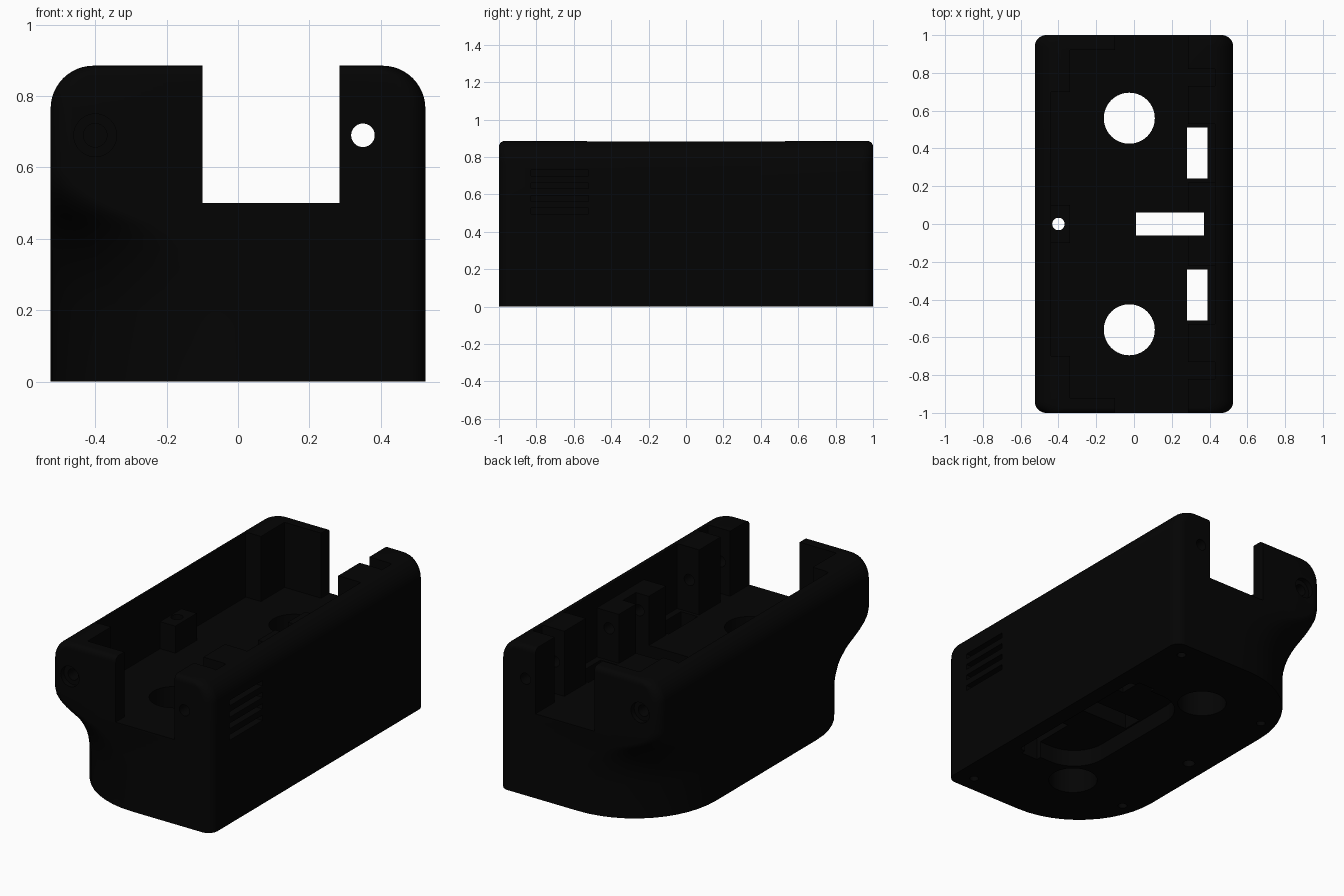
import bpy, bmesh, math
from math import sin, cos, pi, sqrt

cube = bpy.data.objects.get("Cube")
if cube:
    bpy.data.objects.remove(cube, do_unlink=True)

black = bpy.data.materials.new("matte_black")
black.use_nodes = True
colour = (0.0012, 0.0012, 0.0012, 1)
black.diffuse_color = colour
black.node_tree.nodes["Principled BSDF"].inputs["Base Color"].default_value = colour

HX, HY, TOP, FLOOR = 0.525, 1.0, 0.885, 0.5
CORNER, BIG = 0.06, 0.53


def outline(hx, hy, r_right, r_left, steps=12):
    """Rounded rectangle; the -x corners may use another radius."""
    pts = []
    for i, (sx, sy) in enumerate([(1, 1), (-1, 1), (-1, -1), (1, -1)]):
        r = r_right if sx > 0 else r_left
        for k in range(steps + 1):
            a = (i + k / steps) * pi / 2
            pts.append((sx * (hx - r) + r * cos(a), sy * (hy - r) + r * sin(a)))
    return pts


def loft(name, rings):
    """Closed solid through a stack of (z, outline) rings."""
    bm = bmesh.new()
    loops = [[bm.verts.new((x, y, z)) for x, y in pts] for z, pts in rings]
    n = len(loops[0])
    for low, high in zip(loops, loops[1:]):
        for i in range(n):
            j = (i + 1) % n
            bm.faces.new((low[i], low[j], high[j], high[i]))
    bm.faces.new(loops[0][::-1])
    bm.faces.new(loops[-1])
    mesh = bpy.data.meshes.new(name)
    bm.to_mesh(mesh)
    bm.free()
    mesh.materials.append(black)
    obj = bpy.data.objects.new(name, mesh)
    bpy.context.collection.objects.link(obj)
    return obj


def box(name, x0, x1, y0, y1, z0, z1):
    pts = [(x0, y0), (x1, y0), (x1, y1), (x0, y1)]
    return loft(name, [(z0, pts), (z1, pts)])


def rod(name, x, y, z0, z1, r, sides=40):
    pts = [(x + r * cos(2 * pi * k / sides), y + r * sin(2 * pi * k / sides))
           for k in range(sides)]
    return loft(name, [(z0, pts), (z1, pts)])


def rod_along_y(name, x, z, y0, y1, r):
    obj = rod(name, x, -z, y0, y1, r)
    for v in obj.data.vertices:
        a, b, c = v.co
        v.co = (a, c, -b)
    return obj


# Outer shell: undercut left-hand corners, rounded rim
rings = []
for z, t in [(0, 1), (.2, 1), (.26, .96), (.32, .88), (.37, .77), (.41, .64),
             (.44, .51), (.465, .37), (.49, .24), (.52, .12), (.55, .04), (.59, 0)]:
    rings.append((z, outline(HX, HY, CORNER, CORNER + t * (BIG - CORNER))))
RIM, EDGE = 0.12, 0.03
for k in range(13):
    a = k / 12 * pi / 2
    z = TOP - RIM + RIM * sin(a)
    up = max(0, z - (TOP - EDGE))
    hy = HY - EDGE + sqrt(max(0, EDGE ** 2 - up ** 2))
    rings.append((z, outline(HX - RIM * (1 - cos(a)), hy, CORNER, CORNER)))
body = loft("housing", rings)

cutters = []


def cut(maker, *args):
    cutters.append(maker("cutter", *args))


# Open tray, leaving end blocks, wall blocks and a screw boss
cut(box, -.34, .225, -.92, .92, FLOOR, 1)
cut(box, -.44, -.3, -.3, .3, .66, 1)
cut(box, .2, .43, -.3, .3, .79, 1)
cut(box, -.1, .285, -1.1, 1.1, FLOOR, 1)
for s in (-1, 1):
    def span(a, b):
        return sorted((s * a, s * b))
    cut(box, -.44, -.3, *span(.1, .7), FLOOR, 1)
    # Gaps between the blocks on the right-hand wall
    cut(box, .2, .43, *span(.22, .53), FLOOR, 1)
    cut(box, .2, .43, *span(.73, .82), FLOOR, 1)
    # Round and rectangular openings through the floor
    cut(rod, -.025, s * .56, -.1, .6, .135, 64)
    cut(box, .28, .39, *span(.24, .51), -.1, .6)
    # Blind screw holes underneath
    cut(rod, .41, s * .9, -.1, .15, .025)
    cut(rod, -.42, s * .6, -.1, .15, .025)
    # Countersunk blind hole in each end
    cut(rod_along_y, -.4, .69, *span(.97, 1.1), .06)
    cut(rod_along_y, -.4, .69, *span(.85, 1.1), .033)
cut(box, .01, .37, -.06, .06, -.1, 1)
cut(rod, -.4, 0, -.1, .8, .033)
cut(rod_along_y, .35, .69, -1.1, 1.1, .033)

# Shallow rounded pocket underneath
shape = [(x + .215, y) for x, y in outline(.215, .48, .02, .2)]
cutters.append(loft("cutter", [(-.1, shape), (.1, shape)]))

# Vent slits in the right-hand wall
for k in range(4):
    z = .51 + .068 * k
    cut(box, .475, .6, -.83, -.52, z - .016, z + .016)

bpy.context.view_layer.objects.active = body
for cutter in cutters:
    cutter.hide_render = True
    mod = body.modifiers.new("cut", 'BOOLEAN')
    mod.operation, mod.solver, mod.object = 'DIFFERENCE', 'EXACT', cutter
    bpy.ops.object.modifier_apply(modifier=mod.name)
    bpy.data.objects.remove(cutter, do_unlink=True)

bpy.ops.object.select_all(action='DESELECT')
body.select_set(True)
bpy.ops.object.shade_smooth_by_angle(angle=math.radians(30))
